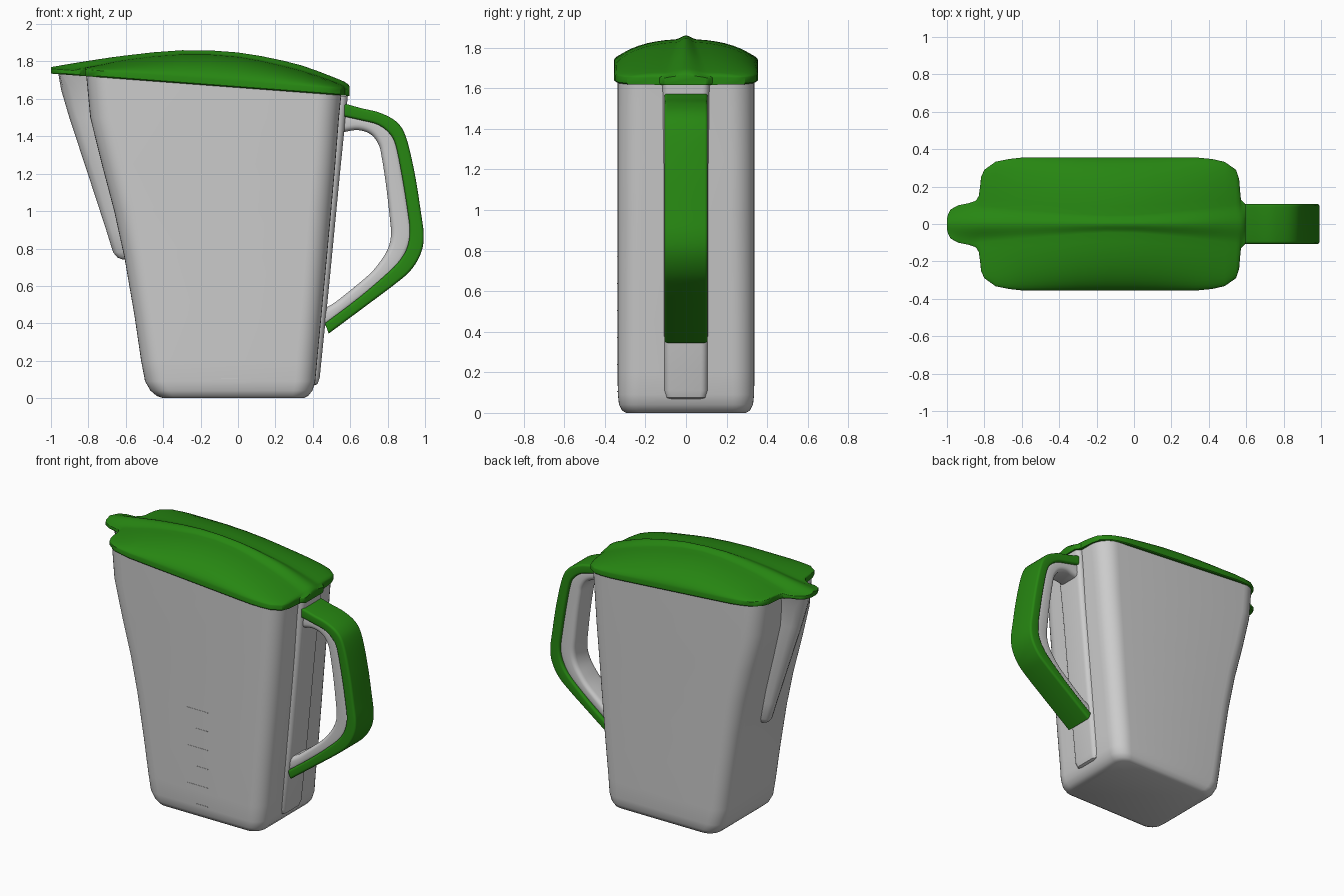
import bpy, bmesh, math
from mathutils import Vector


def interp(table, t):
    """Linear lookup of t in a list of (key, value) pairs."""
    if t <= table[0][0]:
        return table[0][1]
    for (a, u), (b, v) in zip(table, table[1:]):
        if t <= b:
            return u + (v - u) * (t - a) / (b - a)
    return table[-1][1]


def smooth_path(rows, n=6):
    """Catmull-Rom resampling of rows of numbers."""
    p = [Vector(r) for r in rows]
    p = [2 * p[0] - p[1]] + p + [2 * p[-1] - p[-2]]
    out = []
    for a, b, c, d in zip(p, p[1:], p[2:], p[3:]):
        for k in range(n):
            t = k / n
            out.append(0.5 * (2 * b + (c - a) * t + (2 * a - 5 * b + 4 * c - d) * t * t
                              + (3 * b - a - 3 * c + d) * t ** 3))
    return out + [p[-2]]


def rounded_rect(u0, u1, hv, r, n=6):
    """2D rounded rectangle, u0..u1 by -hv..hv."""
    pts = []
    for cu, cv, a0 in ((u1 - r, hv - r, 0), (u0 + r, hv - r, 90),
                       (u0 + r, r - hv, 180), (u1 - r, r - hv, 270)):
        for k in range(n + 1):
            a = math.radians(a0 + 90 * k / n)
            pts.append((cu + r * math.cos(a), cv + r * math.sin(a)))
    return pts


def loft(name, rings, mat=None, angle=40):
    """Skin closed rings of points and cap both ends."""
    bm = bmesh.new()
    vs = [[bm.verts.new(p) for p in ring] for ring in rings]
    n = len(vs[0])
    for a, b in zip(vs, vs[1:]):
        for i in range(n):
            j = (i + 1) % n
            bm.faces.new((a[i], a[j], b[j], b[i]))
    bm.faces.new(vs[0])
    bm.faces.new(vs[-1])
    bmesh.ops.recalc_face_normals(bm, faces=bm.faces)
    mesh = bpy.data.meshes.new(name)
    bm.to_mesh(mesh)
    bm.free()
    ob = bpy.data.objects.new(name, mesh)
    bpy.context.collection.objects.link(ob)
    if mat:
        mesh.materials.append(mat)
    bpy.ops.object.select_all(action='DESELECT')
    ob.select_set(True)
    bpy.context.view_layer.objects.active = ob
    bpy.ops.object.shade_smooth_by_angle(angle=math.radians(angle))
    return ob


green = bpy.data.materials.new("green")
green.diffuse_color = (0.02, 0.24, 0.006, 1)


def lid_base(x):
    return 1.66 - 0.075 * x


# Body: z, left x, right x, half depth, corner radius; top follows the sloping lid
body = [(0, -0.40, 0.35, 0.295, 0.07), (0.012, -0.435, 0.375, 0.315, 0.085),
        (0.04, -0.468, 0.398, 0.33, 0.1), (0.09, -0.497, 0.413, 0.336, 0.105),
        (0.2, -0.518, 0.423, 0.337, 0.11), (0.45, -0.555, 0.447, 0.337, 0.11),
        (0.75, -0.607, 0.475, 0.337, 0.115), (1.0, -0.662, 0.498, 0.337, 0.12),
        (1.25, -0.728, 0.52, 0.337, 0.12), (1.5, -0.79, 0.54, 0.337, 0.125),
        (None, -0.812, 0.553, 0.337, 0.13)]
loft("jug_body", [[(x, y, lid_base(x) + 0.01 if z is None else z)
                   for x, y in rounded_rect(a, b, h, r, 8)] for z, a, b, h, r in body])
left_edge = [(z or 1.73, a) for z, a, *_ in body]

# Pouring spout: z, outer x, half width
spout = [(0.74, -0.615, 0.03), (0.752, -0.645, 0.045), (0.78, -0.668, 0.056),
         (0.9, -0.705, 0.064), (1.2, -0.803, 0.082), (1.5, -0.902, 0.096),
         (1.65, -0.946, 0.1), (1.75, -0.963, 0.1)]
rings = []
for z, xo, hw in spout:
    xi = interp(left_edge, z)
    ring = [(xi + 0.05, -hw * 1.35, z), (xi, -hw * 1.3, z), (xi - 0.015, -hw * 1.08, z)]
    for k in range(13):
        a = math.radians(-90 + 15 * k)
        c, s = math.cos(a), math.sin(a)
        xs = xi - 0.02
        ring.append((xs - (xs - xo) * max(c, 0) ** 0.7,
                     hw * math.copysign(abs(s) ** 0.8, s), z))
    ring += [(x, -y, z) for x, y, z in reversed(ring[:3])]
    rings.append(ring)
loft("spout", rings)

# Raised rib on the handle side
rib = [(0.065, 0.40, 0.085), (0.075, 0.425, 0.1), (0.11, 0.437, 0.108),
       (0.6, 0.487, 0.11), (1.2, 0.545, 0.11), (1.615, 0.587, 0.115)]
loft("handle_rib", [[(x, y, z) for x, y in rounded_rect(xo - 0.1, xo, hw, 0.035)]
                    for z, xo, hw in rib])

# Lid: outline half width along x, dome crest and central ridge
outline = [(-1, 0.03), (-0.993, 0.055), (-0.98, 0.078), (-0.94, 0.1), (-0.88, 0.112),
           (-0.845, 0.125), (-0.83, 0.15), (-0.823, 0.2), (-0.818, 0.25), (-0.8, 0.29),
           (-0.74, 0.333), (-0.67, 0.347), (-0.6, 0.355), (-0.45, 0.356), (-0.3, 0.356),
           (-0.15, 0.356), (0, 0.356), (0.12, 0.356), (0.24, 0.356), (0.34, 0.355),
           (0.42, 0.347), (0.485, 0.332), (0.545, 0.29), (0.562, 0.24), (0.567, 0.18),
           (0.572, 0.13), (0.59, 0.112), (0.597, 0.1)]
crest = smooth_path([(-1, 1.765), (-0.82, 1.77), (-0.6, 1.812), (-0.3, 1.842), (0, 1.828),
                     (0.3, 1.765), (0.5, 1.70), (0.6, 1.658)])
ridge = smooth_path([(-1, 1.77), (-0.82, 1.80), (-0.6, 1.832), (-0.3, 1.86), (0, 1.848),
                     (0.3, 1.79), (0.5, 1.72), (0.58, 1.685), (0.6, 1.66)])
ridge_w = smooth_path([(-1, 0.1), (-0.8, 0.095), (-0.5, 0.07), (-0.1, 0.045),
                       (0.25, 0.07), (0.6, 0.11)])
rings = []
for x, w in outline:
    base = lid_base(x)
    rim = base + (0.035 if x > -0.85 else 0.025)
    top = max(interp(crest, x), rim)
    r = min(interp(ridge_w, x), w * 0.85)
    ys = [r * k / 6 for k in range(7)]
    ys += [r + (w - r) * math.sin(math.pi / 2 * k / 10) for k in range(1, 11)]
    half = []
    for y in ys:
        dome = rim + (top - rim) * max(0, 1 - (y / w) ** 2.2) ** 0.6
        if y < r:
            dome += max(0, interp(ridge, x) - top) * (0.5 + 0.5 * math.cos(math.pi * y / r))
        half.append((x, y, dome))
    half += [(x, w, base + 0.006), (x, w - 0.006, base)]
    rings.append(half + [(x, -y, z) for x, y, z in reversed(half[1:])])
loft("lid", rings, green, 35)


# Handle: each row is outer x, outer z, inner x, inner z
def handle(name, rows, hw, r, mat=None):
    rings = []
    for ox, oz, ix, iz in smooth_path(rows):
        o, i = Vector((ox, 0, oz)), Vector((ix, 0, iz))
        length = (o - i).length
        d = (o - i) / length
        rings.append([i + d * u + Vector((0, v, 0))
                      for u, v in rounded_rect(0, length, hw, r, 4)])
    loft(name, rings, mat)


handle("handle_grip", [(0.57, 1.575, 0.57, 1.505), (0.66, 1.55, 0.66, 1.485),
                       (0.76, 1.525, 0.745, 1.463), (0.85, 1.475, 0.805, 1.42),
                       (0.90, 1.39, 0.842, 1.355), (0.945, 1.2, 0.878, 1.18),
                       (0.977, 1.0, 0.908, 0.99), (0.993, 0.87, 0.918, 0.885),
                       (0.978, 0.775, 0.902, 0.80), (0.925, 0.685, 0.86, 0.73),
                       (0.84, 0.61, 0.79, 0.66), (0.68, 0.49, 0.65, 0.54),
                       (0.485, 0.345, 0.465, 0.40)], 0.107, 0.015, green)
handle("handle_inner", [(0.55, 1.53, 0.55, 1.42), (0.65, 1.51, 0.64, 1.433),
                        (0.76, 1.48, 0.71, 1.41), (0.83, 1.42, 0.752, 1.355),
                        (0.86, 1.34, 0.768, 1.29), (0.89, 1.18, 0.79, 1.15),
                        (0.92, 1.0, 0.81, 0.98), (0.935, 0.88, 0.818, 0.875),
                        (0.915, 0.8, 0.802, 0.80), (0.87, 0.715, 0.76, 0.73),
                        (0.8, 0.645, 0.70, 0.66), (0.66, 0.53, 0.58, 0.56),
                        (0.52, 0.42, 0.50, 0.50), (0.44, 0.37, 0.42, 0.46)], 0.088, 0.03)

# Level marks on the front wall, alternating short and long
for k in range(6):
    z, length = 0.105 + 0.133 * k, 0.16 if k % 2 else 0.09
    loft(f"level_mark_{k + 1}", [[(x, y, z + dz) for x, y in
                                 ((-length, -0.33), (0, -0.33), (0, -0.339), (-length, -0.339))]
                                for dz in (-0.002, 0.002)])
